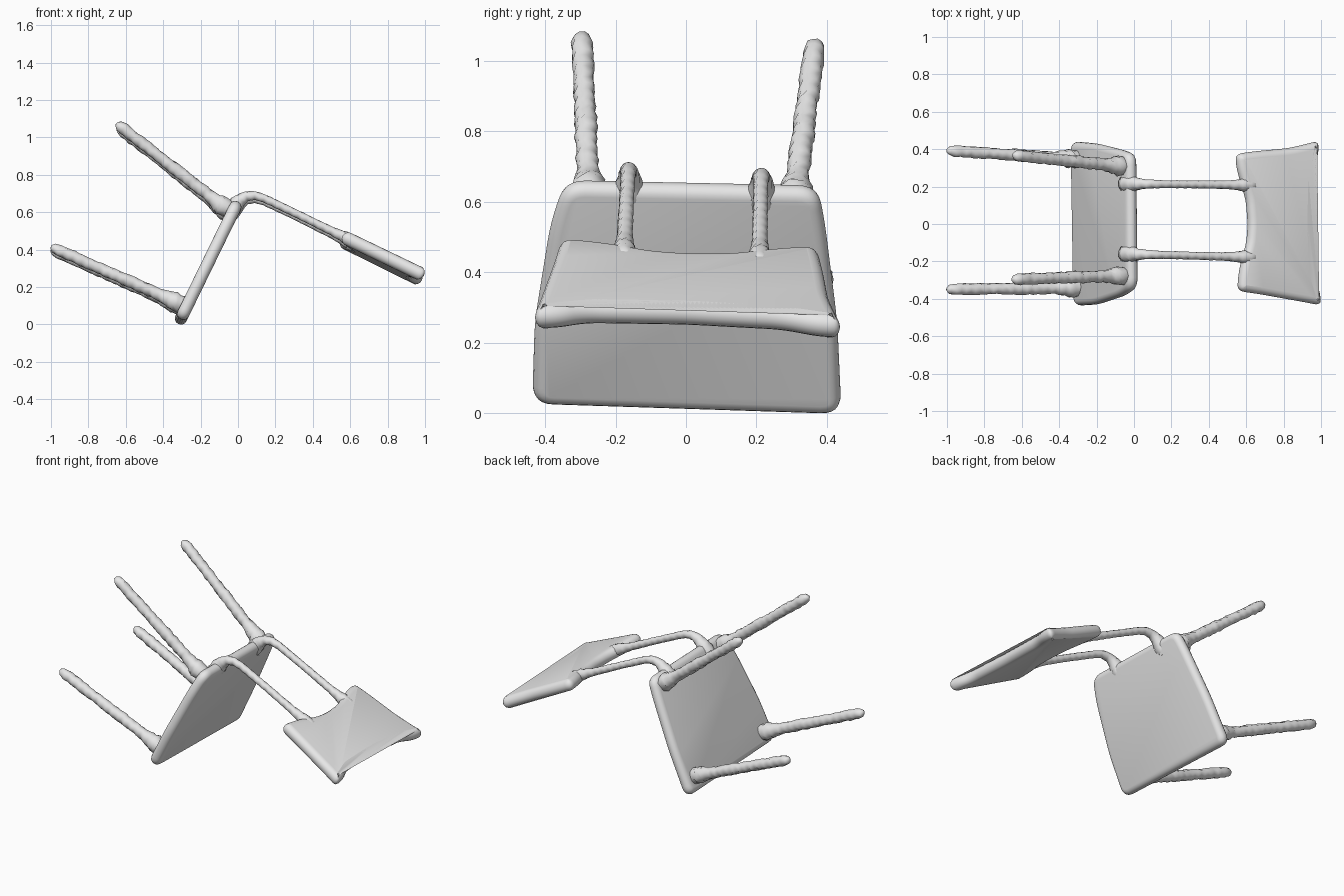
import bpy, bmesh, math, random
from mathutils import Vector

random.seed(4)
if "Cube" in bpy.data.objects:
    bpy.data.objects.remove(bpy.data.objects["Cube"], do_unlink=True)

grey = bpy.data.materials.new("plain grey")
grey.use_nodes = True
grey.diffuse_color = (0.8, 0.8, 0.8, 1)
grey.node_tree.nodes["Principled BSDF"].inputs["Base Color"].default_value = (0.8, 0.8, 0.8, 1)

# Tipped-over chair axes: U is the chair's up, B its backward direction
TILT = math.radians(26)
U = Vector((math.cos(TILT), 0, -math.sin(TILT)))
B = Vector((math.sin(TILT), 0, math.cos(TILT)))
Y = Vector((0, 1, 0))


def finish(name, bm):
    bmesh.ops.recalc_face_normals(bm, faces=bm.faces[:])
    me = bpy.data.meshes.new(name)
    bm.to_mesh(me)
    bm.free()
    me.materials.append(grey)
    me.shade_smooth()
    ob = bpy.data.objects.new(name, me)
    bpy.context.collection.objects.link(ob)
    return ob


def skin(bm, rings):
    """Bridge equal rings of vertices and cap both ends."""
    n = len(rings[0])
    for a, b in zip(rings, rings[1:]):
        for i in range(n):
            j = (i + 1) % n
            bm.faces.new((a[i], a[j], b[j], b[i]))
    bm.faces.new(rings[0])
    bm.faces.new(rings[-1])


def round_corners(pts, radius, steps=6):
    """Replace each corner with a short quadratic curve."""
    out = []
    pts = [Vector(p) for p in pts]
    for i, p in enumerate(pts):
        a, c = pts[i - 1] - p, pts[(i + 1) % len(pts)] - p
        s = p + a.normalized() * min(radius, a.length * 0.45)
        e = p + c.normalized() * min(radius, c.length * 0.45)
        for k in range(steps + 1):
            t = k / steps
            out.append(s * (1 - t) ** 2 + p * 2 * t * (1 - t) + e * t * t)
    return out


def plate(name, outline, radius, thick, place):
    """Soft-edged slab; place maps (p, q, height) to world space."""
    pts = round_corners(outline, radius)
    n = len(pts)
    area = sum(pts[i - 1].cross(pts[i]) for i in range(n))
    sign = 1 if area > 0 else -1
    inward = []
    for i in range(n):
        t = (pts[(i + 1) % n] - pts[i - 1]).normalized()
        inward.append(Vector((-t.y, t.x)) * sign)
    bm = bmesh.new()
    rings = []
    r = thick / 2
    for k in range(9):
        ang = -math.pi / 2 + math.pi * k / 8
        inset, h = r * (1 - math.cos(ang)), r * math.sin(ang)
        ring = []
        for p, d in zip(pts, inward):
            q = p + d * inset
            ring.append(bm.verts.new(place(q.x, q.y, h)))
        rings.append(ring)
    skin(bm, rings)
    return finish(name, bm)


def tube(name, stations, rough, sides=10, step=0.025):
    """Sweep (x, y, z, radius) stations into a slightly uneven round bar."""
    path = []
    for a, b in zip(stations, stations[1:]):
        a, b = Vector(a), Vector(b)
        count = max(1, round((b - a).length / step))
        path += [a.lerp(b, k / count) for k in range(count)]
    path.append(Vector(stations[-1]))
    bm = bmesh.new()
    rings = []
    for i, s in enumerate(path):
        t = (path[min(i + 1, len(path) - 1)] - path[max(i - 1, 0)]).to_3d().normalized()
        side = Y - t * t.dot(Y)
        side.normalize()
        up = t.cross(side)
        ring = []
        for k in range(sides):
            ang = 2 * math.pi * (k + 0.5 * (i % 2)) / sides
            r = s.w * (1 + random.uniform(-rough, rough))
            ring.append(bm.verts.new(s.to_3d() + (side * math.cos(ang) + up * math.sin(ang)) * r))
        rings.append(ring)
    skin(bm, rings)
    return finish(name, bm)


def leg(name, base, tip):
    """Leg with a flared root and rounded foot."""
    base, tip = Vector(base), Vector(tip)
    profile = [(0, .045), (.08, .052), (.13, .042), (.2, .032), (.45, .033),
               (.6, .030), (.8, .031), (.94, .031), (.98, .024), (1, .010)]
    tube(name, [(*base.lerp(tip, f), r) for f, r in profile], 0.1)


# Seat slab, slightly narrower at the back
seat_outline = [(-.108, -.437), (.15, -.43), (.46, -.385), (.592, -.345),
                (.575, .375), (.46, .395), (.15, .43), (-.14, .442)]
plate("seat", seat_outline, 0.06, 0.066,
      lambda b, y, h: U * (-.288 + h) + Y * y + B * b)

# Backrest panel with flared corners and a dipped lower edge
back_outline = [(.292, .375), (.42, .39), (.60, .405), (.70, .425), (.782, .445),
                (.778, .37), (.742, .27), (.728, 0), (.738, -.28), (.775, -.36),
                (.782, -.435), (.70, -.42), (.42, -.375), (.292, -.358),
                (.298, -.28), (.318, -.19), (.35, -.10), (.36, 0), (.35, .13),
                (.32, .22), (.298, .30)]
plate("backrest", back_outline, 0.04, 0.072,
      lambda u, y, h: U * u + Y * y + B * (.657 + h - .035 * y))

# Four legs
leg("back_leg_near", (-.04, -.275, .60), (-.65, -.297, 1.075))
leg("back_leg_far", (-.04, .305, .585), (-.645, .368, 1.055))
leg("front_leg_near", (-.285, -.34, .10), (-1.0, -.35, .415))
leg("front_leg_far", (-.285, .345, .085), (-1.0, .393, .40))

# Curved posts joining the seat to the backrest, flared at both ends
for name, y0, y1, dz in (("back_post_near", -.160, -.178, .008),
                         ("back_post_far", .215, .208, -.008)):
    shape = [(-.05, .585, .045), (-.02, .625, .046), (.01, .655, .036), (.045, .677, .027),
             (.09, .681, .024), (.14, .666, .022), (.30, .590, .021), (.50, .492, .023),
             (.55, .468, .028), (.59, .449, .036), (.64, .427, .030), (.66, .418, .012)]
    tube(name, [(x, y0 + (y1 - y0) * (x + .05) / .7, z + dz, r) for x, z, r in shape], 0.04)
